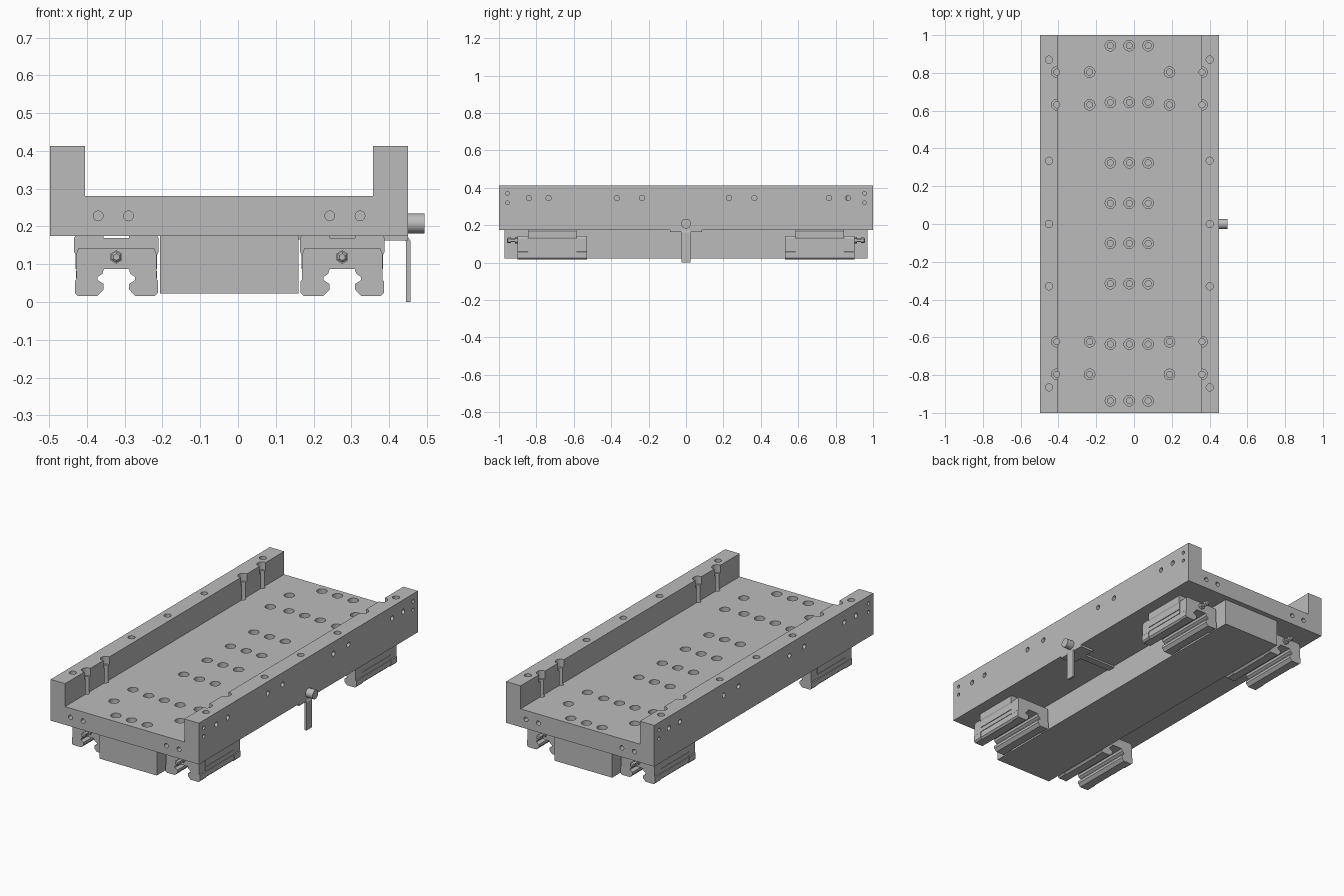
import bpy, bmesh
from math import pi, radians
from mathutils import Matrix, Vector

cube = bpy.data.objects.get("Cube")
if cube:
    bpy.data.objects.remove(cube, do_unlink=True)

grey = bpy.data.materials.new("machined grey")
grey.use_nodes = True
GREY = (0.5, 0.5, 0.5, 1)
grey.diffuse_color = GREY
grey.node_tree.nodes["Principled BSDF"].inputs["Base Color"].default_value = GREY


def finish(name, bm):
    bmesh.ops.recalc_face_normals(bm, faces=bm.faces)
    mesh = bpy.data.meshes.new(name)
    bm.to_mesh(mesh)
    bm.free()
    mesh.materials.append(grey)
    ob = bpy.data.objects.new(name, mesh)
    bpy.context.collection.objects.link(ob)
    return ob


def add_prism(bm, profile, y0, y1):
    """Extrude an x-z outline along y."""
    face = bm.faces.new([bm.verts.new((x, y0, z)) for x, z in profile])
    out = bmesh.ops.extrude_face_region(bm, geom=[face])
    verts = [v for v in out["geom"] if isinstance(v, bmesh.types.BMVert)]
    bmesh.ops.translate(bm, vec=(0, y1 - y0, 0), verts=verts)


def add_box(bm, lo, hi):
    (x0, y0, z0), (x1, y1, z1) = lo, hi
    add_prism(bm, [(x0, z0), (x1, z0), (x1, z1), (x0, z1)], y0, y1)


def add_turned(bm, origin, axis, steps, sides=20):
    """Stepped round solid: steps are (distance along axis, radius)."""
    turn = Vector((0, 0, 1)).rotation_difference(Vector(axis)).to_matrix().to_4x4()
    place = Matrix.Translation(origin) @ turn
    rings = []
    for dist, radius in steps:
        ring = bmesh.ops.create_circle(bm, segments=sides, radius=radius,
                                       matrix=place @ Matrix.Translation((0, 0, dist)))["verts"]
        rings.append(ring)
    for a, b in zip(rings, rings[1:]):
        for i in range(sides):
            j = (i + 1) % sides
            bm.faces.new((a[i], a[j], b[j], b[i]))
    bm.faces.new(rings[0][::-1])
    bm.faces.new(rings[-1])


def cut(ob, bm):
    """Subtract the holes and keep only the result."""
    cutter = finish("hole_cutter", bm)
    cutter.hide_render = True
    mod = ob.modifiers.new("holes", "BOOLEAN")
    mod.object, mod.operation, mod.solver = cutter, "DIFFERENCE", "EXACT"
    bpy.context.view_layer.update()
    graph = bpy.context.evaluated_depsgraph_get()
    mesh = bpy.data.meshes.new_from_object(ob.evaluated_get(graph))
    ob.modifiers.clear()
    ob.data = mesh
    bpy.data.objects.remove(cutter, do_unlink=True)


LEFT, RIGHT, BOTTOM, FLOOR, TOP = -0.497, 0.45, 0.175, 0.28, 0.413
MID = (LEFT + RIGHT) / 2

# Channel-shaped carriage
bm = bmesh.new()
add_prism(bm, [(LEFT, BOTTOM), (RIGHT, BOTTOM), (RIGHT, TOP), (0.357, TOP),
               (0.357, FLOOR), (-0.405, FLOOR), (-0.405, TOP), (LEFT, TOP)], -1, 1)
carriage = finish("carriage", bm)

# Vertical holes: floor counterbores, wall bolt grooves, wall top holes
bm = bmesh.new()
DOWN = (0, 0, -1)
floor_bore = [(-0.02, 0.028), (0.06, 0.028), (0.06, 0.016), (0.12, 0.016)]
wall_bore = [(-0.02, 0.028), (0.045, 0.028), (0.045, 0.016), (0.26, 0.016)]
for y in (0.94, 0.64, 0.32, 0.106):
    for s in (-1, 1):
        for x in (-0.125, -0.025, 0.075):
            add_turned(bm, (x, s * y + 0.004, FLOOR), DOWN, floor_bore)
for y in (0.8, 0.627):
    for s in (-1, 1):
        for x in (-0.235, 0.188):
            add_turned(bm, (x, s * y + 0.004, FLOOR), DOWN, floor_bore)
        for x in (-0.409, 0.36):
            add_turned(bm, (x, s * y + 0.004, TOP), DOWN, wall_bore)
for y in (-0.865, -0.33, 0, 0.335, 0.87):
    for x in (-0.45, 0.401):
        add_turned(bm, (x, y, TOP), DOWN, [(-0.02, 0.019), (0.1, 0.019)])
cut(carriage, bm)

# Horizontal holes: outer wall faces and both ends
bm = bmesh.new()
for x, axis in ((LEFT, (1, 0, 0)), (RIGHT, (-1, 0, 0))):
    for y in (-0.84, -0.735, -0.37, -0.235, 0.23, 0.365, 0.765, 0.865):
        add_turned(bm, (x, y, 0.345), axis, [(-0.02, 0.014), (0.035, 0.014)], 16)
    for y in (-0.955, 0.955):
        for z in (0.32, 0.37):
            add_turned(bm, (x, y, z), axis, [(-0.02, 0.01), (0.035, 0.01)], 16)
for s in (-1, 1):
    for x in (-0.37, -0.29, 0.243, 0.323):
        add_turned(bm, (x, s, 0.228), (0, -s, 0), [(-0.02, 0.013), (0.05, 0.013)], 16)
cut(carriage, bm)

# Motor block under the middle
bm = bmesh.new()
add_box(bm, (-0.207, -0.97, 0.022), (0.16, 0.97, BOTTOM))
finish("motor_block", bm)

# Linear bearings: half outlines are mirrored about the bearing centre
slot = [(0.033, 0.088), (0.037, 0.075), (0.05, 0.066), (0.05, 0.058),
        (0.034, 0.048), (0.034, 0.033), (0.05, 0.016)]
body_side = [(0.098, 0.016), (0.108, 0.026), (0.108, 0.055), (0.104, 0.055), (0.104, 0.088),
             (0.108, 0.088), (0.108, 0.125), (0.112, 0.133), (0.112, 0.17),
             (0.108, BOTTOM), (0.034, BOTTOM), (0.034, 0.17)]
cap_side = [(0.102, 0.016), (0.11, 0.024), (0.11, 0.056), (0.106, 0.06), (0.106, 0.128),
            (0.1, 0.143)]


def mirrored(half, cx):
    return [(cx + x, z) for x, z in half] + [(cx - x, z) for x, z in reversed(half)]


for side, cx in (("right", -0.322), ("left", 0.276)):
    for end, s in (("front", -1), ("back", 1)):
        tag = side + "_" + end
        bm = bmesh.new()
        add_prism(bm, mirrored(slot + body_side, cx), s * 0.585, s * 0.845)
        finish("bearing_body_" + tag, bm)
        bm = bmesh.new()
        for a, b in ((0.528, 0.585), (0.845, 0.9)):
            add_prism(bm, mirrored(slot + cap_side, cx), s * a, s * b)
        # Recessed side panel between the caps
        for t in (-1, 1):
            x0, x1 = sorted((cx + t * 0.09, cx + t * 0.107))
            y0, y1 = sorted((s * 0.585, s * 0.845))
            add_box(bm, (x0, y0, 0.062), (x1, y1, 0.082))
        finish("bearing_caps_" + tag, bm)
        # Grease nipple
        bm = bmesh.new()
        add_turned(bm, (cx, s * 0.89, 0.119), (0, s, 0),
                   [(0, 0.018), (0.025, 0.018), (0.025, 0.01), (0.045, 0.01),
                    (0.045, 0.015), (0.062, 0.015), (0.067, 0.009)], 6)
        finish("grease_nipple_" + tag, bm)

# Sensor plate with strip below the carriage
bm = bmesh.new()
add_box(bm, (0.365, -0.085, 0.163), (RIGHT, 0.085, BOTTOM))
add_box(bm, (0.16, -0.022, 0.165), (0.365, 0.022, BOTTOM))
finish("sensor_plate", bm)

# Hanging lever
bm = bmesh.new()
add_prism(bm, [(0.444, 0), (0.456, 0), (0.456, 0.162), (0.45, 0.172), (0.438, 0.172),
               (0.438, 0.166), (0.444, 0.162)], -0.025, 0.025)
finish("hanging_lever", bm)

# Round side connector
bm = bmesh.new()
add_turned(bm, (0.44, 0, 0.208), (1, 0, 0), [(0, 0.026), (0.054, 0.026)], 32)
finish("side_connector", bm)

# Smooth round surfaces, sharp edges elsewhere
bpy.ops.object.select_all(action="DESELECT")
for ob in (carriage, bpy.data.objects["side_connector"]):
    ob.select_set(True)
    bpy.context.view_layer.objects.active = ob
bpy.ops.object.shade_smooth_by_angle(angle=radians(30))
